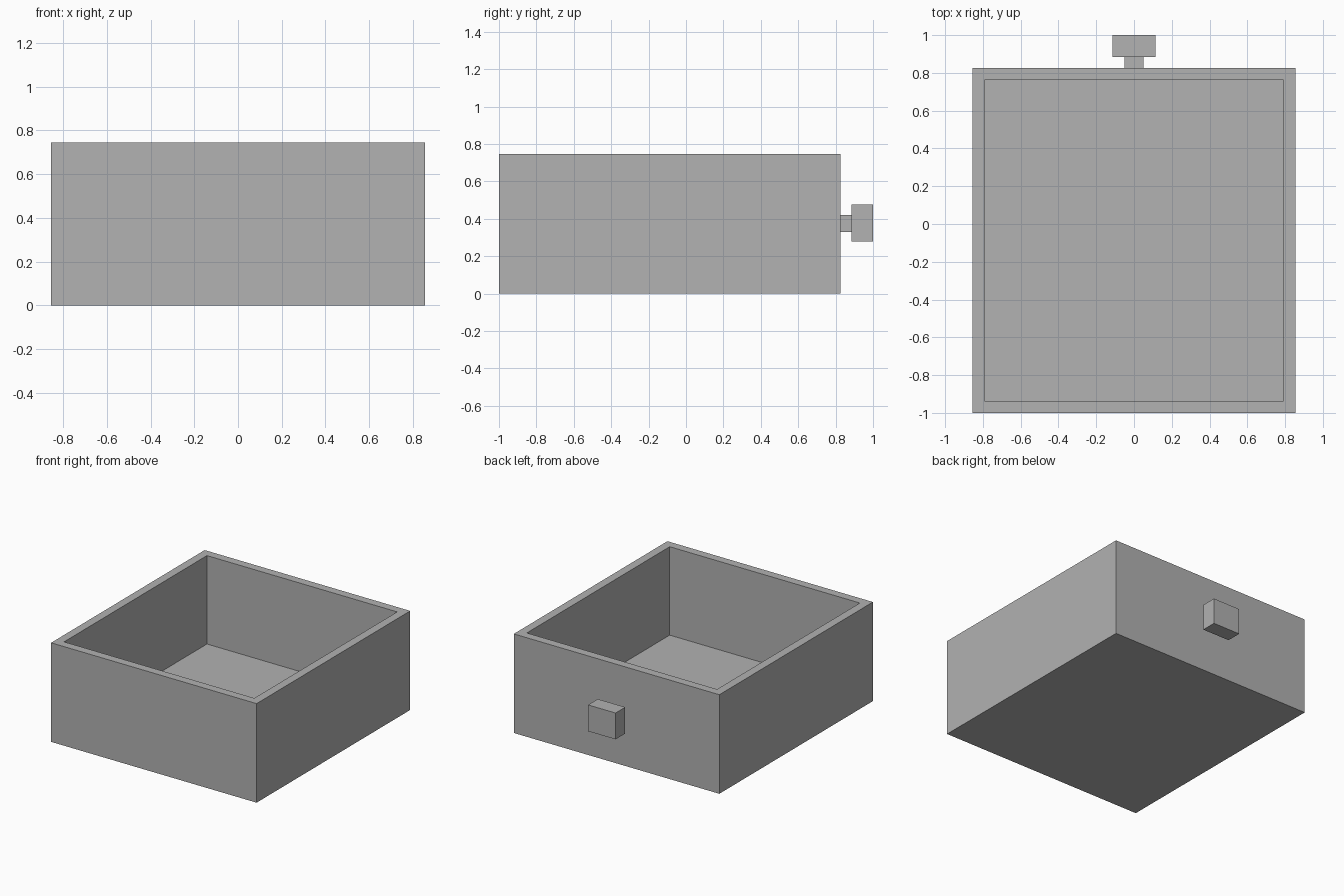
import bpy
import bmesh
from mathutils import Vector

cube = bpy.data.objects.get("Cube")
if cube:
    bpy.data.objects.remove(cube, do_unlink=True)

# Single plain grey
grey = bpy.data.materials.new("plain_grey")
grey.use_nodes = True
colour = (0.445, 0.445, 0.445, 1)
grey.diffuse_color = colour
grey.node_tree.nodes["Principled BSDF"].inputs["Base Color"].default_value = colour


def box(name, low, high, wall=0, floor=0):
    """Box between two corners; a wall thickness hollows it from the top."""
    low, high = Vector(low), Vector(high)
    bm = bmesh.new()
    bmesh.ops.create_cube(bm, size=1)
    bmesh.ops.scale(bm, vec=high - low, verts=bm.verts)
    bmesh.ops.translate(bm, vec=(low + high) / 2, verts=bm.verts)
    if wall:
        bm.normal_update()
        top = max(bm.faces, key=lambda f: f.normal.z)
        bmesh.ops.inset_region(bm, faces=[top], thickness=wall)
        opening = bmesh.ops.extrude_discrete_faces(bm, faces=[top])["faces"][0]
        bmesh.ops.translate(bm, vec=(0, 0, floor - high.z), verts=opening.verts)
    bmesh.ops.recalc_face_normals(bm, faces=bm.faces)
    mesh = bpy.data.meshes.new(name)
    bm.to_mesh(mesh)
    bm.free()
    mesh.materials.append(grey)
    obj = bpy.data.objects.new(name, mesh)
    bpy.context.collection.objects.link(obj)
    return obj


# Open drawer tray
box("drawer_tray", (-0.855, -1, 0), (0.855, 0.825, 0.745), wall=0.09, floor=0.08)

# Square knob on its short stem
box("knob_stem", (-0.05, 0.825, 0.33), (0.05, 0.885, 0.42))
box("knob_head", (-0.114, 0.885, 0.278), (0.114, 1, 0.476))
